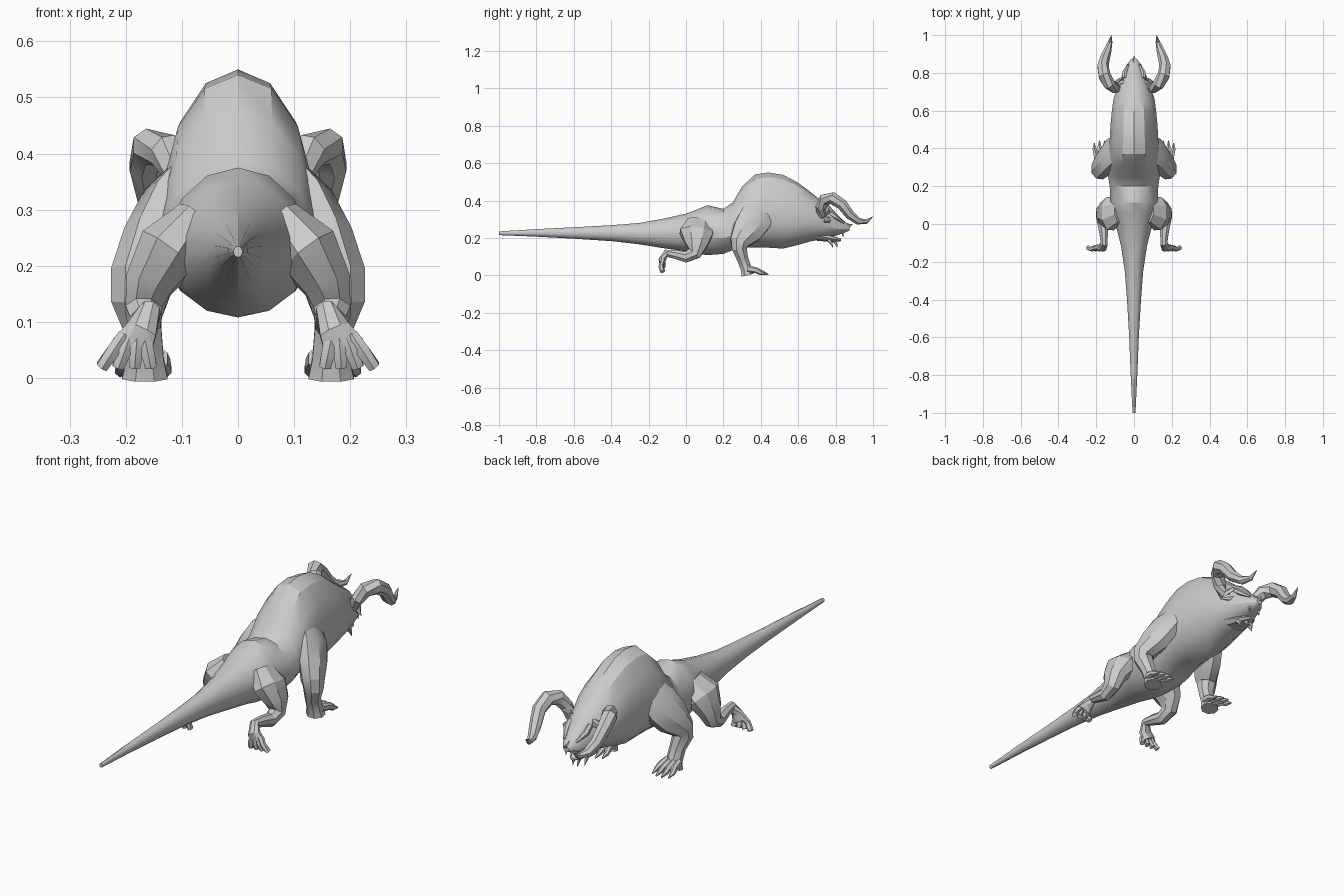
import bpy, bmesh, math
from mathutils import Vector


def loft(name, rings, mirror=False, angle=28):
    """Skin a list of closed rings and cap both ends."""
    bm = bmesh.new()
    rows = [[bm.verts.new(p) for p in ring] for ring in rings]
    n = len(rows[0])
    for a, b in zip(rows, rows[1:]):
        for i in range(n):
            j = (i + 1) % n
            bm.faces.new((a[i], a[j], b[j], b[i]))
    bm.faces.new(rows[0][::-1])
    bm.faces.new(rows[-1])
    bmesh.ops.recalc_face_normals(bm, faces=bm.faces)
    mesh = bpy.data.meshes.new(name)
    bm.to_mesh(mesh)
    bm.free()
    ob = bpy.data.objects.new(name, mesh)
    bpy.context.collection.objects.link(ob)
    bpy.ops.object.select_all(action='DESELECT')
    ob.select_set(True)
    bpy.context.view_layer.objects.active = ob
    bpy.ops.object.shade_smooth_by_angle(angle=math.radians(angle))
    if mirror:
        m = ob.modifiers.new("mirror", 'MIRROR')
        m.use_axis[0] = True
        m.use_mirror_merge = False
    return ob


def body_ring(y, top, bot, hw, mid, n=14):
    """Egg-shaped section across the body; mid is the height of the widest line."""
    zm = bot + (top - bot) * mid
    ring = []
    for i in range(n):
        a = 2 * math.pi * i / n + math.pi / 2
        s = math.sin(a)
        ring.append((hw * math.cos(a), y, zm + s * ((top - zm) if s > 0 else (zm - bot))))
    return ring


def tube(name, path, sides=8, mirror=True):
    """Tapered limb; path rows are x, y, z, half-width, half-depth."""
    pts = [Vector(p[:3]) for p in path]
    rings = []
    for i, p in enumerate(path):
        t = (pts[min(i + 1, len(pts) - 1)] - pts[max(i - 1, 0)]).normalized()
        u = Vector((1, 0, 0))
        u = (u - t * u.dot(t)).normalized()
        v = t.cross(u)
        rings.append([pts[i] + u * p[3] * math.cos(k) + v * p[4] * math.sin(k)
                      for k in (2 * math.pi * (j + .5) / sides for j in range(sides))])
    return loft(name, rings, mirror)


# Tail, haunches, hump and head in one skin: y, top, bottom, half width, mid
body = [
    (-1.0, .235, .215, .008, .5), (-.8, .247, .207, .018, .5),
    (-.6, .257, .196, .026, .5), (-.4, .268, .183, .038, .5),
    (-.25, .28, .166, .05, .5), (-.12, .303, .145, .07, .5),
    (0, .33, .128, .10, .5), (.06, .352, .115, .118, .48), (.115, .375, .108, .128, .45),
    (.20, .355, .115, .132, .45), (.25, .39, .135, .14, .4),
    (.30, .475, .15, .14, .37), (.37, .54, .15, .137, .37),
    (.44, .55, .148, .132, .38), (.52, .537, .143, .128, .4),
    (.60, .495, .163, .12, .42), (.66, .45, .18, .112, .45),
    (.71, .41, .19, .095, .45), (.76, .38, .205, .08, .4),
    (.80, .335, .212, .06, .4), (.84, .295, .225, .042, .4),
    (.875, .265, .24, .014, .4)]
loft("body", [body_ring(*b) for b in body])

# Lower jaw, nose spike and beard
loft("lower_jaw", [body_ring(*b, n=8) for b in (
    (.70, .24, .185, .06, .5), (.76, .22, .18, .048, .5), (.80, .205, .178, .032, .5),
    (.83, .195, .183, .01, .5))])
tube("nose_spike", [(0, .85, .27, .008, .015), (0, .875, .265, .005, .01),
                    (0, .892, .272, .001, .001)], 5, False)
for i, (x, y) in enumerate(((.012, .80), (.032, .775))):
    tube(f"beard_spike_{i}", [(x, y - .015, .195, .01, .014),
                              (x, y, .175, .007, .009), (x, y + .01, .15, .001, .001)], 5)
tube("fang", [(.025, .835, .235, .008, .008), (.026, .84, .205, .001, .001)], 5)

# Brow ridges and ears
tube("brow", [(.05, .77, .335, .012, .015), (.05, .80, .312, .014, .013),
              (.03, .845, .28, .005, .005)], 6)
tube("ear", [(.06, .765, .30, .012, .016), (.085, .755, .295, .012, .018),
             (.115, .735, .285, .001, .001)], 6)

# Curled horns
tube("horn", [
    (.045, .755, .34, .022, .022), (.08, .722, .325, .026, .026),
    (.105, .722, .365, .028, .03), (.13, .742, .405, .032, .034),
    (.157, .785, .412, .034, .034), (.165, .835, .378, .031, .03),
    (.155, .875, .325, .027, .026), (.14, .92, .29, .021, .02),
    (.126, .965, .287, .012, .012), (.12, 1.0, .315, .001, .001)], 7)

# Front legs
tube("front_leg", [
    (.09, .40, .36, .03, .08), (.125, .37, .30, .05, .095),
    (.155, .325, .235, .055, .085), (.182, .285, .175, .05, .055),
    (.185, .285, .145, .045, .043), (.170, .302, .09, .036, .033),
    (.166, .322, .035, .036, .032), (.166, .33, .001, .044, .036)])

# Hind legs with the feet kicked back
tube("hind_leg", [
    (.075, .07, .28, .04, .07), (.125, .055, .225, .06, .095),
    (.16, .055, .165, .046, .065), (.168, .045, .118, .035, .04),
    (.165, .0, .098, .03, .032), (.16, -.06, .112, .023, .025),
    (.158, -.105, .118, .02, .022), (.172, -.127, .085, .03, .02),
    (.19, -.125, .052, .04, .016)])

# Splayed toes with claws
for i in range(4):
    f = i / 3
    x = .138 + .058 * f
    reach = .415 + .027 * math.sin(math.pi * (f * .7 + .15))
    tip = .128 + .082 * f
    tube(f"front_toe_{i}", [(x, .33, .035, .014, .02),
                            (x * .5 + tip * .5, .375, .027, .014, .016),
                            (tip, reach - .03, .014, .011, .012),
                            (tip, reach, .004, .003, .003)], 6)
    x = .168 + .034 * f
    tip = .155 + .088 * f
    tube(f"hind_toe_{i}", [(x, -.126, .075, .014, .014),
                           (x * .5 + tip * .5, -.134, .048, .014, .013),
                           (tip, -.125, .02, .012, .014)], 6)
